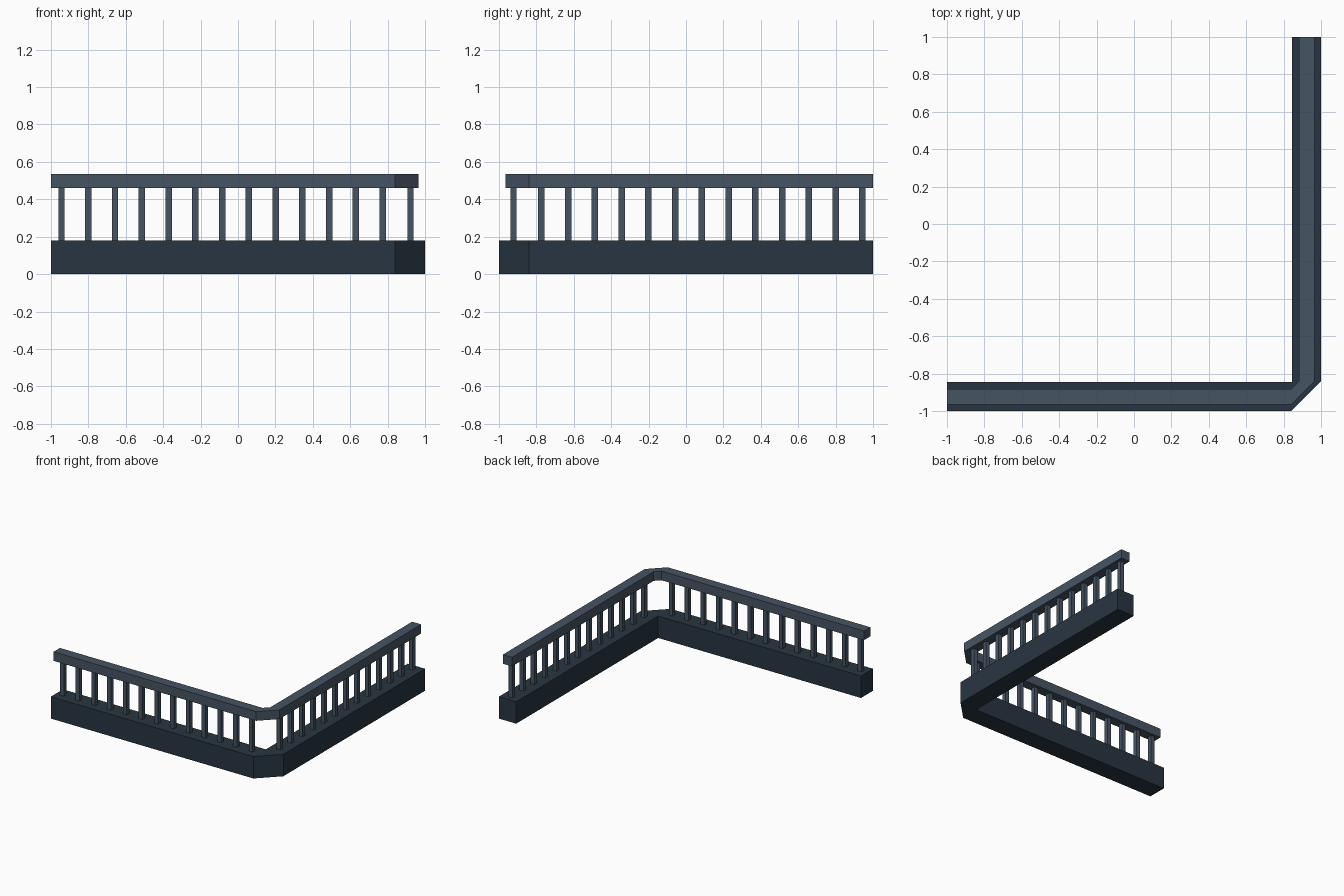
import bpy, bmesh

if "Cube" in bpy.data.objects:
    bpy.data.objects.remove(bpy.data.objects["Cube"])


def material(name, color):
    m = bpy.data.materials.new(name)
    m.diffuse_color = (*color, 1)
    m.use_nodes = True
    m.node_tree.nodes["Principled BSDF"].inputs["Base Color"].default_value = m.diffuse_color
    return m


dark = material("dark_slate", (0.021, 0.036, 0.054))
light = material("light_slate", (0.062, 0.088, 0.127))


def finish(bm, name, mat):
    bmesh.ops.recalc_face_normals(bm, faces=bm.faces)
    me = bpy.data.meshes.new(name)
    bm.to_mesh(me)
    bm.free()
    me.materials.append(mat)
    ob = bpy.data.objects.new(name, me)
    bpy.context.collection.objects.link(ob)
    return ob


def corner_bar(name, half_path, z0, z1, mat):
    """Extrude an L outline; each half-path pair is mirrored over the diagonal."""
    (ox, oy), (ix, iy) = half_path
    outline = [(-1, oy), (ox, oy), (-oy, -ox), (-oy, 1), (-iy, 1), (-iy, -ox)]
    if abs(ix + iy) > 0.001:
        outline[-1] = (-iy, -ix)
        outline.append((ix, iy))
    else:
        outline[-1] = (ix, iy)
    outline.append((-1, iy))
    bm = bmesh.new()
    face = bm.faces.new([bm.verts.new((x, y, z0)) for x, y in outline])
    ext = bmesh.ops.extrude_face_region(bm, geom=[face])
    tops = [v for v in ext["geom"] if isinstance(v, bmesh.types.BMVert)]
    bmesh.ops.translate(bm, verts=tops, vec=(0, 0, z1 - z0))
    return finish(bm, name, mat)


# Solid plinth and handrail, both with a chamfered outer corner
corner_bar("base_plinth", [(0.84, -1.0), (0.843, -0.843)], 0, 0.18, dark)
corner_bar("handrail", [(0.84, -0.964), (0.84, -0.882)], 0.46, 0.535, light)


def baluster(name, x, y):
    bm = bmesh.new()
    bmesh.ops.create_cube(bm, size=1)
    bmesh.ops.scale(bm, verts=bm.verts, vec=(0.034, 0.034, 0.29))
    bmesh.ops.translate(bm, verts=bm.verts, vec=(x, y, 0.32))
    finish(bm, name, light)


# Thirteen balusters on each wing
for i in range(13):
    t = -0.943 + i * 0.143
    baluster(f"front_baluster_{i + 1}", t, -0.922)
    baluster(f"side_baluster_{i + 1}", 0.922, -t)
